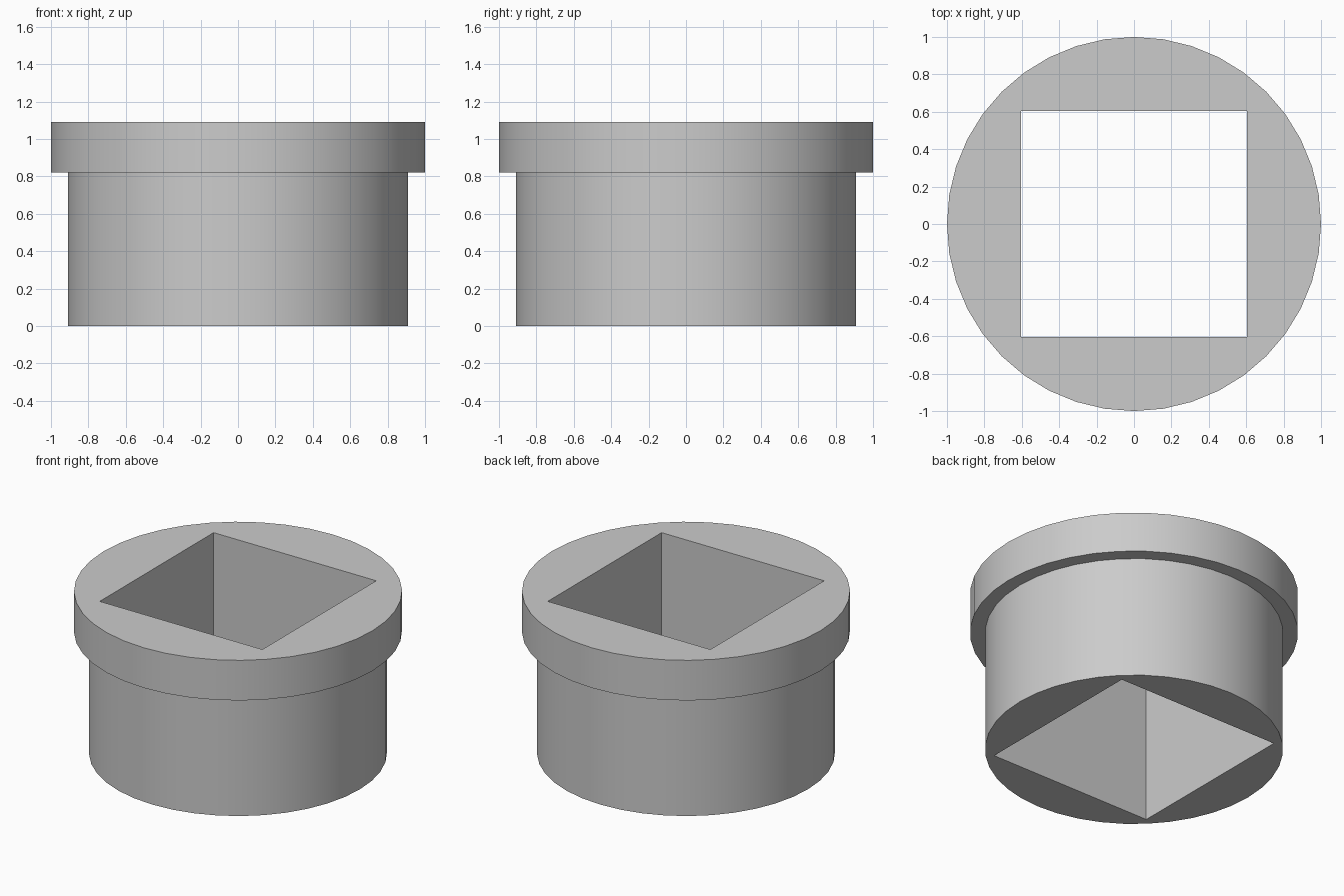
import bpy, bmesh
from math import cos, sin, tau, radians

cube = bpy.data.objects.get("Cube")
if cube:
    bpy.data.objects.remove(cube, do_unlink=True)

SEGMENTS = 40
HEIGHT, SHOULDER = 1.09, 0.82
FLANGE_R, BODY_R, HOLE_HALF = 1.0, 0.908, 0.605

grey = bpy.data.materials.new("plain grey")
grey.use_nodes = True
colour = (0.6, 0.6, 0.6, 1)
grey.diffuse_color = colour
grey.node_tree.nodes["Principled BSDF"].inputs["Base Color"].default_value = colour

bm = bmesh.new()


def ring(size, z, square=False):
    """Ring of vertices on a circle, or projected onto a square."""
    verts = []
    for i in range(SEGMENTS):
        c, s = cos(tau * i / SEGMENTS), sin(tau * i / SEGMENTS)
        r = size / max(abs(c), abs(s)) if square else size
        verts.append(bm.verts.new((r * c, r * s, z)))
    return verts


# Closed section: outer body, flange, top face, square bore, bottom face
rings = [
    ring(BODY_R, 0),
    ring(BODY_R, SHOULDER),
    ring(FLANGE_R, SHOULDER),
    ring(FLANGE_R, HEIGHT),
    ring(HOLE_HALF, HEIGHT, square=True),
    ring(HOLE_HALF, 0, square=True),
]
for a, b in zip(rings, rings[1:] + rings[:1]):
    for i in range(SEGMENTS):
        j = (i + 1) % SEGMENTS
        bm.faces.new((a[i], a[j], b[j], b[i]))
bmesh.ops.recalc_face_normals(bm, faces=bm.faces)

mesh = bpy.data.meshes.new("flanged_bushing")
bm.to_mesh(mesh)
bm.free()
mesh.materials.append(grey)
bushing = bpy.data.objects.new("flanged_bushing", mesh)
bpy.context.collection.objects.link(bushing)

# Smooth round walls, sharp rims and bore corners
bpy.ops.object.select_all(action="DESELECT")
bushing.select_set(True)
bpy.context.view_layer.objects.active = bushing
bpy.ops.object.shade_smooth_by_angle(angle=radians(30))
